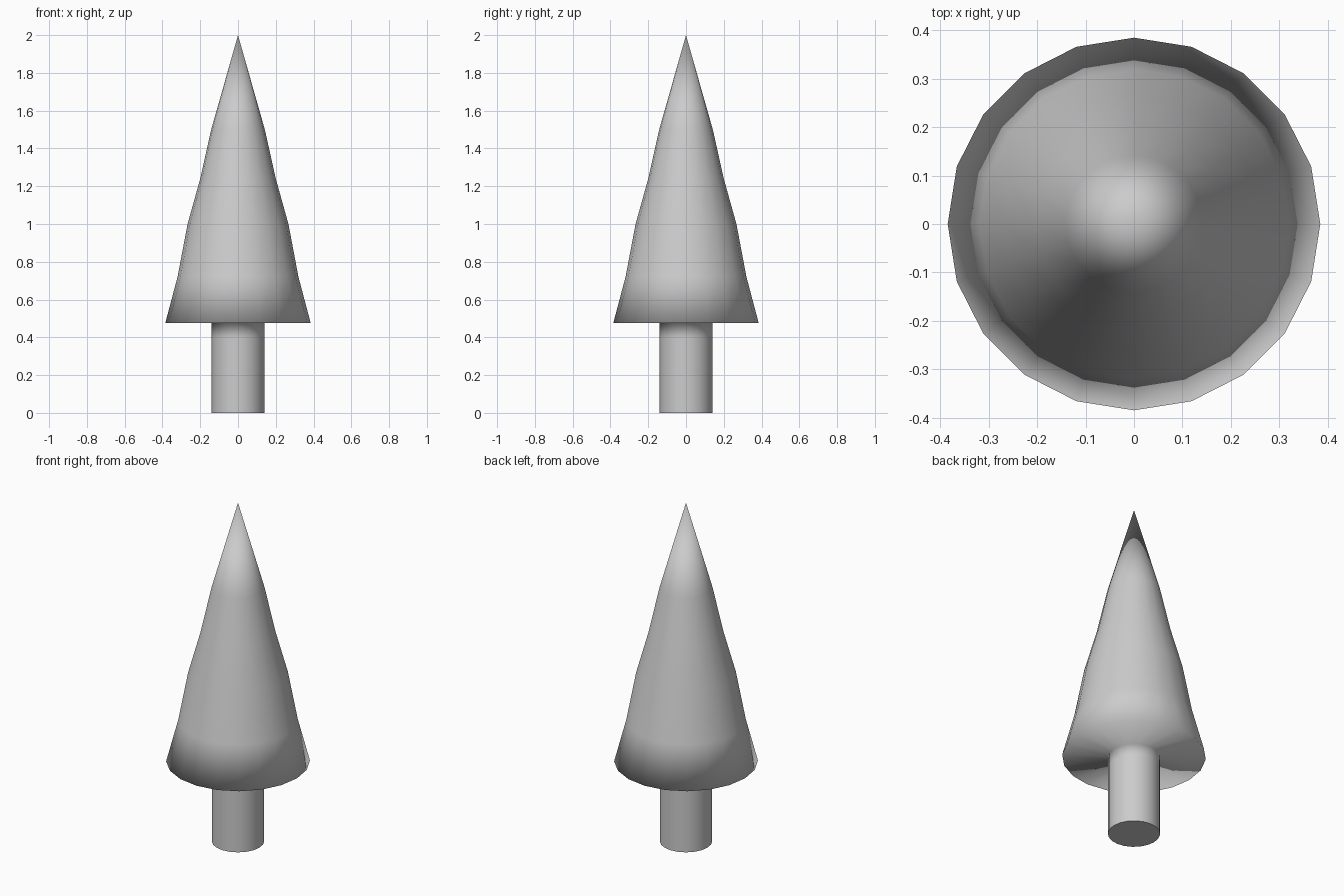
import bpy
import bmesh
from math import cos, sin, tau

if "Cube" in bpy.data.objects:
    bpy.data.objects.remove(bpy.data.objects["Cube"])

SIDES = 20

# (radius, height) from the trunk foot, out along the underside, up to the tip
profile = [(0.14, 0.0), (0.14, 0.40), (0.14, 0.475),
           (0.385, 0.475), (0.32, 0.72), (0.267, 1.0),
           (0.20, 1.24), (0.142, 1.50)]
TIP_HEIGHT = 2.0

bm = bmesh.new()


def ring(radius, height):
    return [bm.verts.new((radius * cos(tau * i / SIDES),
                          radius * sin(tau * i / SIDES), height))
            for i in range(SIDES)]


rings = [ring(r, z) for r, z in profile]

# Trunk wall, flat underside and foliage as one continuous smooth skin
for low, high in zip(rings, rings[1:]):
    for i in range(SIDES):
        j = (i + 1) % SIDES
        bm.faces.new((low[i], low[j], high[j], high[i])).smooth = True

# Pointed tip
tip = bm.verts.new((0, 0, TIP_HEIGHT))
for i in range(SIDES):
    bm.faces.new((rings[-1][i], rings[-1][(i + 1) % SIDES], tip)).smooth = True

# Flat trunk foot with a crisp edge
foot = bm.faces.new(rings[0][::-1])
for edge in foot.edges:
    edge.smooth = False

mesh = bpy.data.meshes.new("conifer_tree")
bm.to_mesh(mesh)
bm.free()
tree = bpy.data.objects.new("conifer_tree", mesh)
bpy.context.collection.objects.link(tree)
